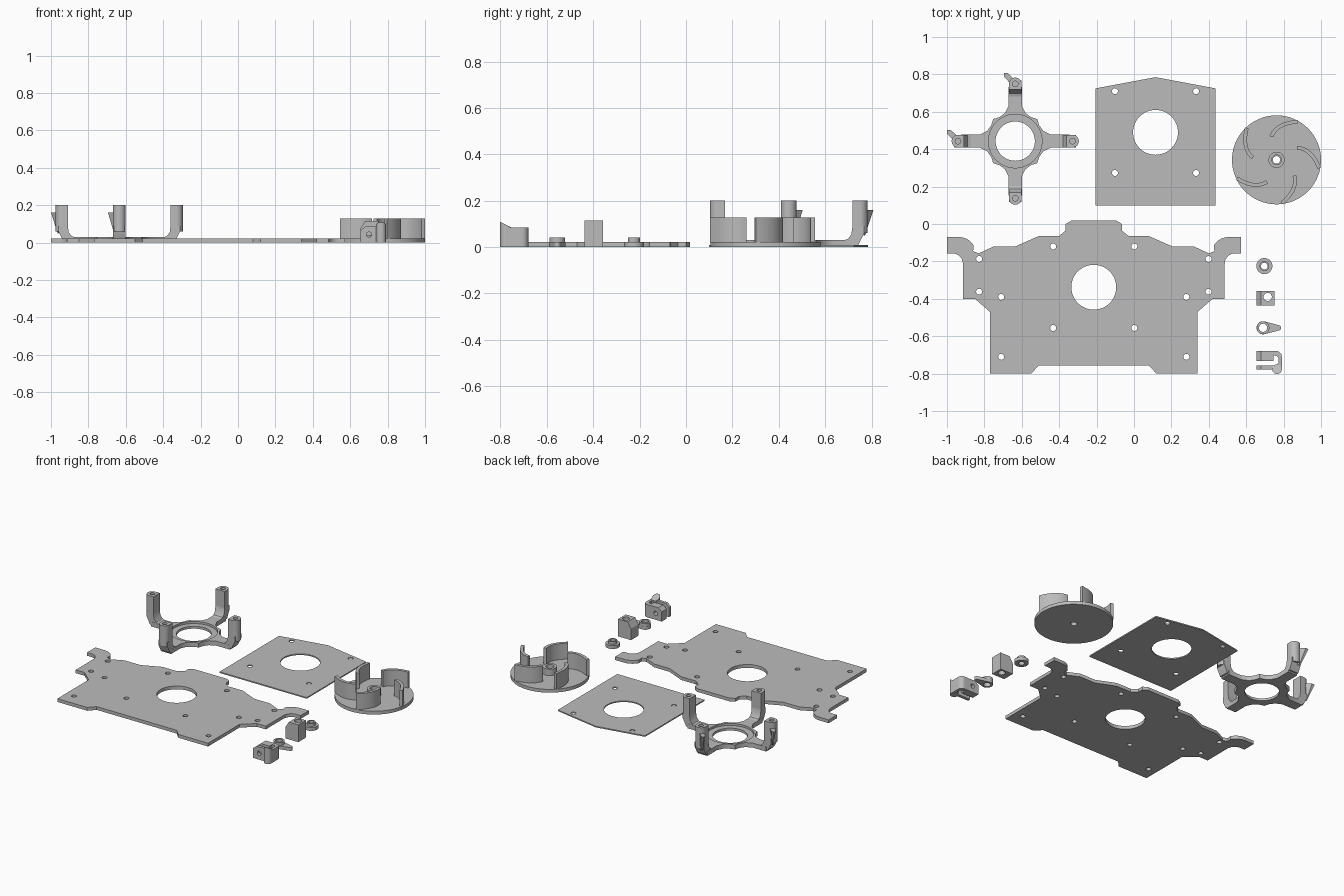
import bpy, bmesh
from math import cos, sin, radians, pi
from mathutils import Matrix, Vector

cube = bpy.data.objects.get("Cube")
if cube:
    bpy.data.objects.remove(cube, do_unlink=True)

GREY = (0.5, 0.5, 0.5, 1)
mat = bpy.data.materials.new("grey plastic")
mat.use_nodes = True
mat.diffuse_color = GREY
mat.node_tree.nodes["Principled BSDF"].inputs["Base Color"].default_value = GREY


def arc(cx, cy, r, a0=0, a1=360, n=48):
    """Points along an arc; a full circle leaves out the repeated end point."""
    steps = n if abs(a1 - a0) == 360 else n - 1
    angles = [radians(a0 + (a1 - a0) * i / steps) for i in range(n)]
    return [(cx + r * cos(a), cy + r * sin(a)) for a in angles]


def prism(name, loops, z0, z1, frame=Matrix(), edit=None):
    """Extrude an outline (first loop) with holes (other loops)."""
    cu = bpy.data.curves.new(name, 'CURVE')
    cu.dimensions = '2D'
    cu.fill_mode = 'BOTH'
    cu.extrude = (z1 - z0) / 2
    for pts in loops:
        sp = cu.splines.new('POLY')
        sp.points.add(len(pts) - 1)
        for p, (x, y) in zip(sp.points, pts):
            p.co = (x, y, 0, 1)
        sp.use_cyclic_u = True
    tmp = bpy.data.objects.new(name + " outline", cu)
    bpy.context.collection.objects.link(tmp)
    dg = bpy.context.evaluated_depsgraph_get()
    me = bpy.data.meshes.new_from_object(tmp.evaluated_get(dg))
    bpy.data.objects.remove(tmp, do_unlink=True)
    bm = bmesh.new()
    bm.from_mesh(me)
    bmesh.ops.remove_doubles(bm, verts=bm.verts, dist=0.0001)
    bmesh.ops.translate(bm, verts=bm.verts, vec=(0, 0, (z0 + z1) / 2))
    if edit:
        for v in bm.verts:
            edit(v)
    bm.transform(frame)
    bmesh.ops.recalc_face_normals(bm, faces=bm.faces)
    bm.to_mesh(me)
    bm.free()
    me.name = name
    me.materials.clear()
    me.materials.append(mat)
    ob = bpy.data.objects.new(name, me)
    bpy.context.collection.objects.link(ob)
    bpy.ops.object.select_all(action='DESELECT')
    ob.select_set(True)
    bpy.context.view_layer.objects.active = ob
    bpy.ops.object.shade_smooth_by_angle(angle=radians(30))
    return ob


# Turns an (x, height) profile upright; its extrusion then runs along -y
UPRIGHT = Matrix.Rotation(pi / 2, 4, 'X')


def at(x, y):
    return Matrix.Translation((x, y, 0))


def box(x0, x1, y0, y1):
    return [(x0, y0), (x1, y0), (x1, y1), (x0, y1)]


# Base plate: half outline mirrored about its own centre line
half = [(0.12, 0.018), (0.15, 0), (0.15, -0.035), (0.187, -0.065),
        (0.295, -0.065), (0.42, -0.12), (0.535, -0.12), (0.615, -0.157),
        (0.645, -0.145)]
half += arc(0.72, -0.16, 0.09, 150, 90, 8)
half += [(0.786, -0.07), (0.786, -0.157)]
half += arc(0.755, -0.212, 0.055, 90, 180, 8)
half += [(0.70, -0.40), (0.635, -0.40), (0.555, -0.47), (0.555, -0.80),
         (0.335, -0.80), (0.295, -0.757)]
outline = half + [(-x, y) for x, y in reversed(half)]
holes = [arc(0, -0.338, 0.12)]
for x, y in [(0.613, -0.187), (0.613, -0.362), (0.495, -0.39),
             (0.217, -0.12), (0.217, -0.556), (0.495, -0.71)]:
    holes += [arc(s * x, y, 0.016, n=20) for s in (-1, 1)]
prism("base_plate", [outline] + holes, 0, 0.022, at(-0.215, 0))

# Cover plate
cover = [(-0.321, 0.10), (0.321, 0.10), (0.321, 0.725), (0, 0.785), (-0.321, 0.725)]
holes = [arc(0, 0.49, 0.12)]
holes += [arc(s * 0.217, y, 0.016, n=20) for s in (-1, 1) for y in (0.273, 0.71)]
prism("cover_plate", [cover] + holes, 0, 0.008, at(0.115, 0))

# Motor mount: ring body with four arms, each ending in an upright post
MOUNT = at(-0.635, 0.443)
quadrant = [(0.29, -0.035), (0.29, 0.035), (0.19, 0.035), (0.15, 0.055),
            (0.128, 0.085), (0.118, 0.118), (0.085, 0.128), (0.055, 0.15),
            (0.035, 0.19)]
body = []
for k in range(4):
    rot = Matrix.Rotation(k * pi / 2, 2)
    body += [tuple(rot @ Vector(p)) for p in quadrant]
prism("mount_body", [body, arc(0, 0, 0.143)], 0, 0.03, MOUNT)
prism("mount_ledge", [arc(0, 0, 0.143), arc(0, 0, 0.105)], 0, 0.016, MOUNT)

post = [(0.275, -0.034)] + arc(0.306, 0, 0.034, -90, 90, 16) + [(0.275, 0.034)]
foot = [(0.24, 0.01), (0.30, 0.01), (0.325, 0.06), (0.325, 0.09),
        (0.275, 0.09), (0.27, 0.055), (0.255, 0.035), (0.24, 0.03)]


def taper_hook(v):
    if v.co.z < 0.08:
        v.co.xy = v.co.xy.lerp(Vector((0.325, v.co.y * 0.4)), 0.9)


for k, side in enumerate(("right", "back", "left", "front")):
    frame = MOUNT @ Matrix.Rotation(k * pi / 2, 4, 'Z')
    prism("mount_post_" + side, [post, arc(0.306, 0, 0.015, n=20)], 0.06, 0.2, frame)
    prism("mount_foot_" + side, [foot], -0.034, 0.034, frame @ UPRIGHT)
    if side in ("back", "left"):
        s = 1 if side == "back" else -1
        hook = [(0.365, 0.06), (0.345, 0.06), (0.31, 0.028), (0.335, 0.01), (0.365, 0.04)]
        prism("mount_hook_" + side, [[(x, s * y) for x, y in hook]],
              0.05, 0.16, frame, taper_hook)

# Impeller: disc, hub and five curved blades
WHEEL = at(0.762, 0.343)
prism("impeller_disc", [arc(0, 0, 0.238, n=64), arc(0, 0, 0.02, n=24)], 0, 0.022, WHEEL)
prism("impeller_hub", [arc(0, 0, 0.043), arc(0, 0, 0.026, n=24)], 0.02, 0.065, WHEEL)


def blade_edge(offset, n=14):
    """Quadratic sweep from the inner end to the rim."""
    a, b, c = Vector((-0.028, 0.124)), Vector((0.0, 0.196)), Vector((0.113, 0.204))
    pts = []
    for i in range(n):
        t = i / (n - 1)
        p = a * (1 - t) ** 2 + b * 2 * t * (1 - t) + c * t * t
        d = ((b - a) * (1 - t) + (c - b) * t).normalized()
        pts.append((p.x - d.y * offset, p.y + d.x * offset))
    return pts


blade = blade_edge(0.01) + blade_edge(-0.01)[::-1]
for k in range(5):
    prism("impeller_blade_%d" % (k + 1), [blade], 0.02, 0.128,
          WHEEL @ Matrix.Rotation(k * 2 * pi / 5, 4, 'Z'))

# Flanged bushing
BUSH = at(0.697, -0.225)
bore = arc(0, 0, 0.018, n=24)
prism("bushing_flange", [arc(0, 0, 0.043, n=32), bore], 0, 0.022, BUSH)
prism("bushing_sleeve", [arc(0, 0, 0.026, n=32), bore], 0.02, 0.041, BUSH)

# Bored block with one chamfered shoulder
prism("block_body", [box(0.68, 0.75, -0.437, -0.357), arc(0.715, -0.39, 0.022, n=24)], 0, 0.115)
prism("block_shoulder", [[(0.655, 0), (0.68, 0), (0.68, 0.115), (0.655, 0.075)]],
      0.357, 0.437, UPRIGHT)

# Small lever: eye with a tapered arm
LEVER = at(0.69, -0.555)
lever = arc(0, 0, 0.035, 75, 285, 24) + arc(0.083, 0, 0.014, -75, 75, 10)
eye = arc(0, 0, 0.022, n=24)
prism("lever_arm", [lever, eye], 0, 0.022, LEVER)
prism("lever_eye", [arc(0, 0, 0.034, n=32), eye], 0.02, 0.041, LEVER)

# Cable clip: bored rear jaw and front jaw joined by a bent wall
jaw = [(0.655, 0), (0.745, 0), (0.745, 0.085), (0.68, 0.085), (0.655, 0.065)]
jaw_hole = arc(0.70, 0.043, 0.014, n=20)
prism("clip_rear_jaw", [jaw, jaw_hole], 0.68, 0.732, UPRIGHT)
prism("clip_front_jaw", [jaw, jaw_hole], 0.757, 0.777, UPRIGHT)
wall = [(0.74, -0.68)] + arc(0.762, -0.708, 0.028, 90, 0, 10)
wall += [(0.79, -0.777), (0.74, -0.777), (0.74, -0.757), (0.76, -0.757),
         (0.773, -0.74), (0.773, -0.715), (0.762, -0.704), (0.74, -0.704)]
prism("clip_wall", [wall], 0, 0.085)


def slope_knob(v):
    if v.co.z > 0.05:
        v.co.z += (-0.78 - v.co.y) * 0.5


prism("clip_knob", [arc(0.765, -0.776, 0.026, n=24)], 0, 0.098, edit=slope_knob)
